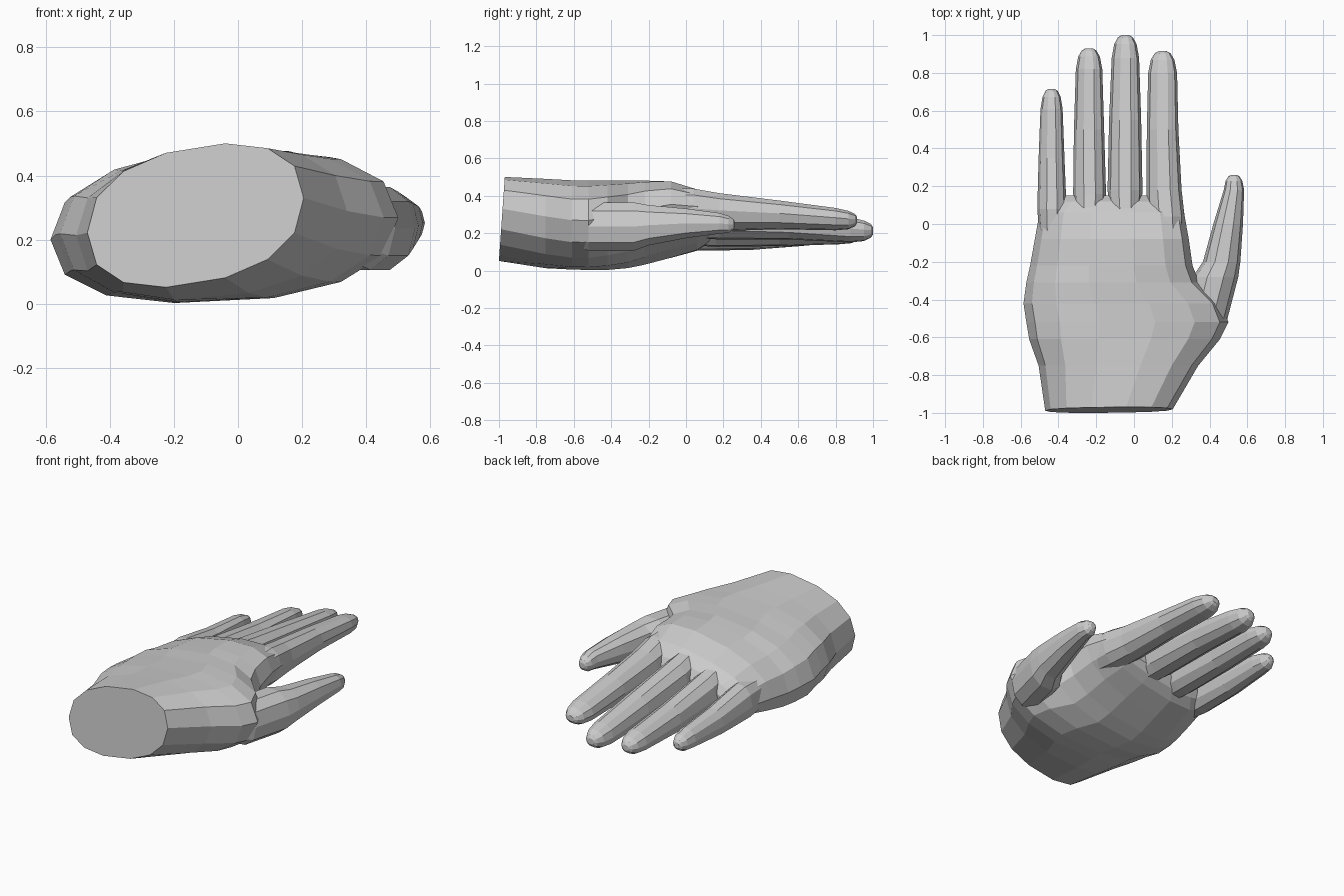
import bpy, bmesh
from math import cos, sin, pi, copysign, sqrt


def loft(name, sections, sides, squareness=0.88, lean=0.0):
    """Skin rings given as (y, x0, x1, z0, z1, tilt); lean slopes the first ring."""
    bm = bmesh.new()
    rings = []
    for i, (y, x0, x1, z0, z1, tilt) in enumerate(sections):
        cx, cz, rx, ext = (x0 + x1) / 2, (z0 + z1) / 2, (x1 - x0) / 2, (z1 - z0) / 2
        rz = sqrt(max(ext ** 2 - (tilt * rx) ** 2, (ext * 0.5) ** 2))
        ring = []
        for k in range(sides):
            a = 2 * pi * k / sides
            c = copysign(abs(cos(a)) ** squareness, cos(a))
            s = copysign(abs(sin(a)) ** squareness, sin(a))
            z = cz + rz * s + tilt * rx * c
            dy = lean * (z - z0) if i == 0 else 0
            ring.append(bm.verts.new((cx + rx * c, y + dy, z)))
        rings.append(ring)
    for a, b in zip(rings, rings[1:]):
        for k in range(sides):
            n = (k + 1) % sides
            bm.faces.new((a[k], a[n], b[n], b[k]))
    bm.faces.new(rings[0])
    bm.faces.new(rings[-1])
    bmesh.ops.recalc_face_normals(bm, faces=bm.faces)
    mesh = bpy.data.meshes.new(name)
    bm.to_mesh(mesh)
    bm.free()
    ob = bpy.data.objects.new(name, mesh)
    bpy.context.collection.objects.link(ob)
    return ob


def digit(name, sections, tip_y, sides=10):
    """Loft with a rounded tip added after the last section."""
    y, x0, x1, z0, z1, t = sections[-1]
    cx, cz = (x0 + x1) / 2, (z0 + z1) / 2 - 0.005
    rounded = list(sections)
    for f, k in ((0.6, 0.82), (0.9, 0.55), (1.0, 0.28)):
        rx, rz = k * (x1 - x0) / 2, k * (z1 - z0) / 2
        rounded.append((y + f * (tip_y - y), cx - rx, cx + rx, cz - rz, cz + rz, t))
    return loft(name, rounded, sides)


# Palm and wrist, swelling into the thumb root on the right
hand = loft("hand", [
    (-1.00, -0.47, 0.205, 0.055, 0.497, 0.16),
    (-0.75, -0.505, 0.34, 0.015, 0.488, 0.09),
    (-0.61, -0.555, 0.455, 0.006, 0.482, 0.05),
    (-0.52, -0.57, 0.50, 0.004, 0.48, 0.05),
    (-0.42, -0.585, 0.46, 0.006, 0.478, 0.08),
    (-0.31, -0.57, 0.345, 0.017, 0.478, 0.12),
    (-0.22, -0.55, 0.31, 0.035, 0.478, 0.17),
    (-0.08, -0.525, 0.29, 0.07, 0.475, 0.20),
    (0.06, -0.50, 0.265, 0.11, 0.43, 0.19),
    (0.12, -0.44, 0.23, 0.15, 0.37, 0.16),
    (0.15, -0.36, 0.17, 0.20, 0.31, 0.12),
], 14, 0.86, lean=0.07)

# Fingers
parts = [
    digit("index_finger", [
        (-0.15, 0.10, 0.26, 0.22, 0.44, 0.1),
        (0.04, 0.07, 0.268, 0.205, 0.44, 0.1),
        (0.18, 0.065, 0.252, 0.21, 0.415, 0.1),
        (0.50, 0.068, 0.235, 0.22, 0.375, 0.1),
        (0.80, 0.075, 0.228, 0.215, 0.335, 0.1)], 0.915),
    digit("middle_finger", [
        (-0.10, -0.11, 0.03, 0.17, 0.44, 0.1),
        (0.18, -0.14, 0.045, 0.165, 0.39, 0.1),
        (0.55, -0.132, 0.038, 0.165, 0.335, 0.1),
        (0.88, -0.118, 0.027, 0.15, 0.285, 0.1)], 1.0),
    digit("ring_finger", [
        (-0.10, -0.30, -0.17, 0.14, 0.40, 0.1),
        (0.16, -0.322, -0.148, 0.125, 0.35, 0.1),
        (0.50, -0.318, -0.158, 0.13, 0.30, 0.1),
        (0.82, -0.308, -0.168, 0.14, 0.265, 0.1)], 0.93),
    digit("little_finger", [
        (-0.20, -0.49, -0.38, 0.14, 0.30, 0.15),
        (0.08, -0.512, -0.357, 0.105, 0.32, 0.15),
        (0.35, -0.505, -0.368, 0.11, 0.275, 0.15),
        (0.61, -0.495, -0.378, 0.13, 0.25, 0.1)], 0.715),
    # Thumb
    digit("thumb", [
        (-0.70, 0.15, 0.30, 0.18, 0.31, 0.0),
        (-0.52, 0.25, 0.49, 0.10, 0.37, 0.0),
        (-0.28, 0.31, 0.552, 0.10, 0.37, 0.0),
        (-0.20, 0.365, 0.563, 0.13, 0.355, 0.0),
        (0.00, 0.42, 0.577, 0.17, 0.335, 0.0),
        (0.18, 0.475, 0.583, 0.195, 0.31, 0.0)], 0.26),
]

# Fuse everything into one skin
bpy.context.view_layer.objects.active = hand
for part in parts:
    mod = hand.modifiers.new("fuse", 'BOOLEAN')
    mod.operation = 'UNION'
    mod.solver = 'EXACT'
    mod.object = part
    bpy.ops.object.modifier_apply(modifier=mod.name)
    bpy.data.objects.remove(part)
